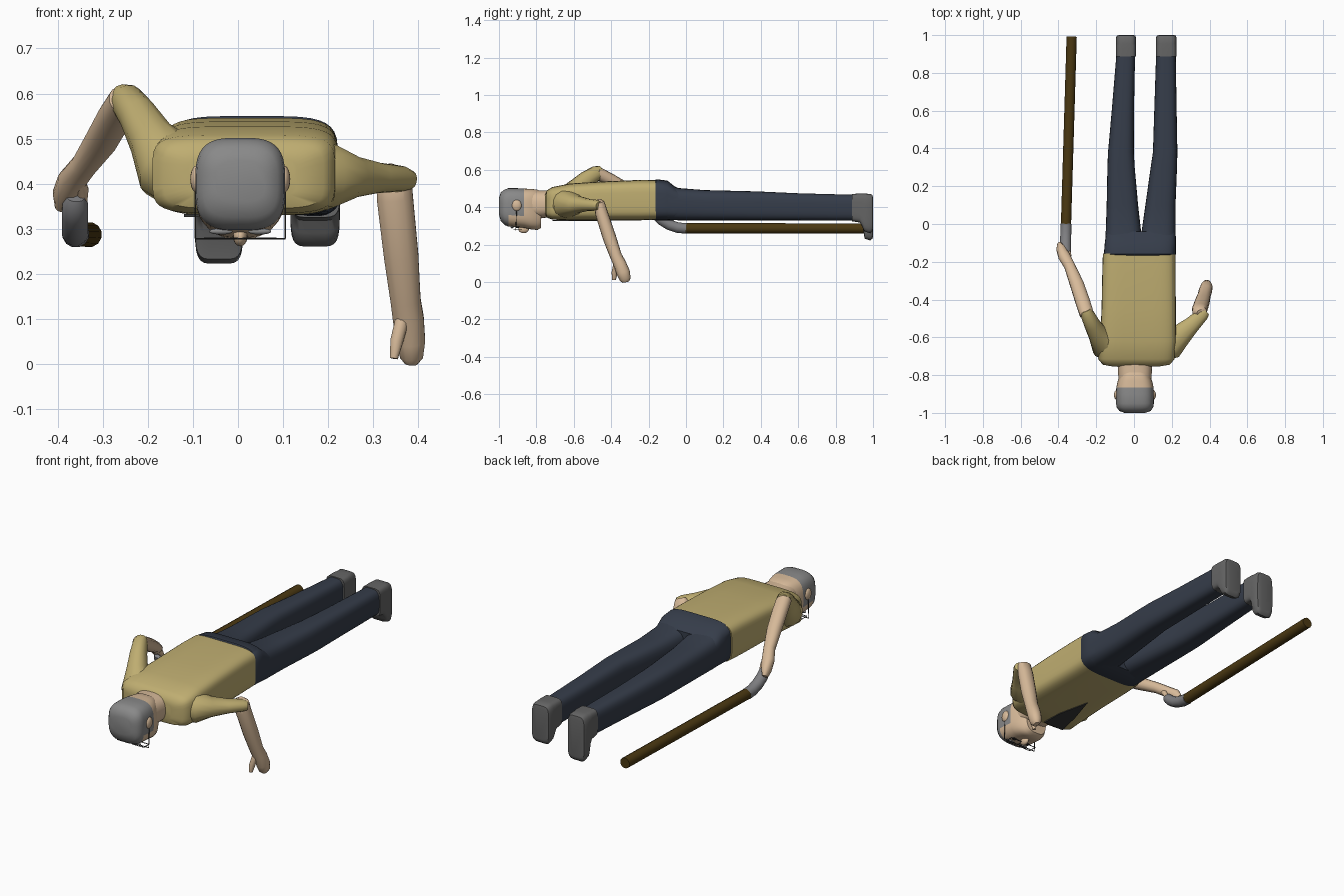
import bpy, bmesh, math
from mathutils import Vector


def material(name, rgb):
    m = bpy.data.materials.new(name)
    m.diffuse_color = (*rgb, 1)
    return m


SHIRT = material("khaki", (0.52, 0.42, 0.165))
JEANS = material("navy", (0.036, 0.046, 0.068))
SKIN = material("skin", (0.68, 0.49, 0.32))
HAIR = material("hair grey", (0.25, 0.25, 0.25))
SHOE = material("shoe grey", (0.13, 0.13, 0.13))
WOOD = material("dark wood", (0.07, 0.04, 0.006))
GRIP = material("grip grey", (0.21, 0.21, 0.22))
DARK = material("charcoal", (0.04, 0.04, 0.038))


def skin_rings(name, rings, mats, rule=None, angle=45):
    """Joins equal rings of points into a closed, smooth surface."""
    bm = bmesh.new()
    vs = [[bm.verts.new(p) for p in r] for r in rings]
    n = len(vs[0])
    for a, b in zip(vs, vs[1:]):
        for i in range(n):
            bm.faces.new((a[i], a[(i + 1) % n], b[(i + 1) % n], b[i]))
    bm.faces.new(vs[0])
    bm.faces.new(vs[-1])
    bmesh.ops.recalc_face_normals(bm, faces=bm.faces)
    if rule:
        for f in bm.faces:
            f.material_index = rule(f.calc_center_median())
    me = bpy.data.meshes.new(name)
    bm.to_mesh(me)
    bm.free()
    for m in mats:
        me.materials.append(m)
    ob = bpy.data.objects.new(name, me)
    bpy.context.collection.objects.link(ob)
    bpy.ops.object.select_all(action='DESELECT')
    ob.select_set(True)
    bpy.context.view_layer.objects.active = ob
    bpy.ops.object.shade_smooth_by_angle(angle=math.radians(angle))
    return ob


def squircle(p, n):
    for i in range(n):
        t = 2 * math.pi * (i + 0.5) / n
        c, s = math.cos(t), math.sin(t)
        yield (math.copysign(abs(c) ** (2 / p), c),
               math.copysign(abs(s) ** (2 / p), s))


def box_loft(name, sections, mats, p=4, rule=None, n=28):
    """Sections across y: (y, x0, x1, z0, z1)."""
    rings = [[((x0 + x1) / 2 + c * (x1 - x0) / 2, y, (z0 + z1) / 2 + s * (z1 - z0) / 2)
              for c, s in squircle(p, n)] for y, x0, x1, z0, z1 in sections]
    return skin_rings(name, rings, mats, rule)


def tube(name, pts, mat, ref=(1, 0, 0), n=14, p=2.2):
    """Path points: (x, y, z, radius along ref, radius across)."""
    P = [Vector(q[:3]) for q in pts]
    rings = []
    for i, q in enumerate(pts):
        t = (P[min(i + 1, len(P) - 1)] - P[max(i - 1, 0)]).normalized()
        v = t.cross(Vector(ref)).normalized()
        u = v.cross(t)
        rings.append([P[i] + u * c * q[3] + v * s * q[4] for c, s in squircle(p, n)])
    return skin_rings(name, rings, [mat])


def ball(name, loc, r, mat):
    bpy.ops.mesh.primitive_uv_sphere_add(segments=16, ring_count=10, location=loc)
    ob = bpy.context.object
    ob.name = name
    ob.scale = r
    ob.data.materials.append(mat)
    bpy.ops.object.shade_smooth_by_angle(angle=math.radians(60))


# head with hair cap, face pointing down
def hair_rule(c):
    return 1 if c.y < -0.95 or (c.y < -0.865 and c.z > 0.36) else 0


box_loft("head", [(-1.0, -.05, .06, .36, .45), (-.99, -.078, .088, .325, .48),
                  (-.97, -.092, .102, .305, .495), (-.95, -.095, .105, .297, .502),
                  (-.90, -.095, .105, .293, .502), (-.865, -.094, .104, .29, .5),
                  (-.83, -.086, .096, .282, .498), (-.795, -.072, .082, .278, .495),
                  (-.775, -.06, .07, .29, .485)],
         [SKIN, HAIR], p=3.2, rule=hair_rule, n=40)
box_loft("neck", [(-.87, -.08, .09, .33, .495), (-.78, -.085, .095, .34, .49),
                  (-.70, -.09, .1, .35, .49)], [SKIN], p=2.6)
ball("nose", (.005, -.868, .283), (.016, .028, .022), SKIN)
for s in (-1, 1):
    cx = .005 + s * .043
    ball("ear", (.005 + s * .097, -.905, .41), (.014, .026, .03), SKIN)
    ball("eye", (cx, -.9, .294), (.014, .01, .005), DARK)
    ball("eyebrow", (cx, -.93, .294), (.026, .008, .007), HAIR)
    # spectacle rim and side arm
    rim = [(cx - .036, -.922), (cx + .036, -.922), (cx + .036, -.878), (cx - .036, -.878)]
    for a, b in zip(rim, rim[1:] + rim[:1]):
        across = (0, 0, 1)
        tube("spectacle_rim", [(*a, .279, .002, .002), (*b, .279, .002, .002)], DARK, across, 6)
    ax = .005 + s * .1
    tube("spectacle_arm", [(ax, -.91, .278, .002, .002), (ax, -.905, .4, .002, .002)], DARK, n=6)
tube("spectacle_bar", [(-.095, -.91, .278, .002, .002), (.105, -.91, .278, .002, .002)],
     DARK, (0, 0, 1), 6)

# shirt body
box_loft("shirt", [(-.755, -.11, .13, .37, .46), (-.745, -.165, .19, .345, .49),
                   (-.715, -.19, .215, .334, .508), (-.62, -.18, .222, .33, .527),
                   (-.45, -.172, .222, .33, .538), (-.25, -.168, .22, .33, .546),
                   (-.155, -.165, .22, .333, .545)], [SHIRT], p=5, n=36)
# dark chest opening, a thin plate under the shirt
chest = [(-.12, -.715), (0.0, -.715), (.0, -.6), (-.04, -.42), (-.09, -.58)]
skin_rings("chest_opening", [[(x, y, z) for x, y in chest] for z in (.326, .333)], [DARK])

# trousers
box_loft("trouser_seat", [(-.172, -.152, .215, .335, .54), (-.16, -.16, .222, .33, .55),
                          (-.10, -.155, .222, .33, .543), (-.065, -.15, .221, .33, .515),
                          (-.04, -.147, .22, .335, .5)], [JEANS], p=4.5, n=36)
box_loft("left_leg", [(-.10, -.152, .045, .332, .52), (-.04, -.15, .038, .33, .503),
                      (.1, -.145, .022, .33, .492), (.3, -.141, .004, .33, .487),
                      (.38, -.138, -.001, .33, .485), (.6, -.118, .0, .33, .475),
                      (.9, -.093, .006, .328, .467)], [JEANS], p=3.2)
box_loft("right_leg", [(-.10, .03, .222, .332, .52), (-.04, .04, .221, .33, .503),
                       (.1, .06, .22, .33, .492), (.3, .088, .228, .33, .487),
                       (.38, .1, .23, .33, .485), (.6, .107, .226, .33, .475),
                       (.9, .117, .221, .328, .467)], [JEANS], p=3.2)

# shoes, toes hanging down
for name, x0, x1, toe in (("left_shoe", -.096, .012, .222), ("right_shoe", .116, .226, .26)):
    box_loft(name, [(.888, x0, x1, .325, .472), (.93, x0, x1, .318, .473),
                    (.945, x0, x1, .29, .473), (.955, x0, x1, toe + .01, .473),
                    (.985, x0, x1, toe, .472), (.997, x0 + .005, x1 - .005, toe + .01, .465),
                    (1.0, x0 + .015, x1 - .015, toe + .025, .45)], [SHOE], p=5)

# right arm: sleeve sideways, forearm hanging
tube("right_sleeve", [(.13, -.645, .418, .085, .08), (.2, -.63, .417, .085, .075),
                      (.25, -.585, .415, .06, .048), (.31, -.53, .413, .044, .034),
                      (.36, -.48, .411, .036, .029), (.378, -.462, .408, .027, .022)],
     SHIRT, (1, -1, 0))
tube("right_forearm", [(.352, -.468, .436, .02, .015), (.347, -.464, .425, .038, .028),
                       (.348, -.452, .37, .041, .034), (.362, -.41, .24, .039, .036),
                       (.372, -.375, .14, .034, .032), (.378, -.355, .1, .035, .034),
                       (.384, -.335, .05, .032, .036), (.385, -.325, .015, .026, .03),
                       (.384, -.322, .0, .014, .018)], SKIN)
tube("right_thumb", [(.365, -.372, .1, .016, .016), (.352, -.382, .05, .015, .016),
                     (.346, -.385, .012, .009, .01)], SKIN, n=10)

# left arm: elbow raised, hand reaching to the cane
tube("left_sleeve", [(-.11, -.65, .42, .085, .08), (-.155, -.635, .44, .08, .075),
                     (-.19, -.585, .495, .052, .058), (-.222, -.53, .55, .042, .046),
                     (-.247, -.478, .583, .036, .04), (-.256, -.455, .59, .03, .032)], SHIRT)
tube("left_forearm", [(-.245, -.49, .592, .022, .018), (-.25, -.478, .585, .038, .034),
                      (-.272, -.41, .55, .039, .034), (-.302, -.32, .497, .037, .034),
                      (-.342, -.22, .44, .029, .028), (-.37, -.17, .405, .032, .028),
                      (-.388, -.13, .375, .024, .03), (-.395, -.11, .35, .012, .02)], SKIN)
tube("left_thumb", [(-.355, -.19, .41, .015, .015), (-.345, -.165, .385, .014, .014),
                    (-.343, -.15, .36, .009, .009)], SKIN, n=10)

# cane
tube("cane_shaft", [(-.36, -.002, .288, .028, .028), (-.33, .992, .287, .028, .028)],
     WOOD, n=12, p=2)
tube("cane_handle", [(-.36, .0, .287, .03, .029), (-.361, -.045, .291, .03, .029),
                     (-.362, -.09, .306, .03, .029), (-.362, -.13, .33, .03, .028),
                     (-.361, -.155, .354, .029, .026), (-.36, -.166, .37, .02, .018)],
     GRIP, n=12, p=2)
